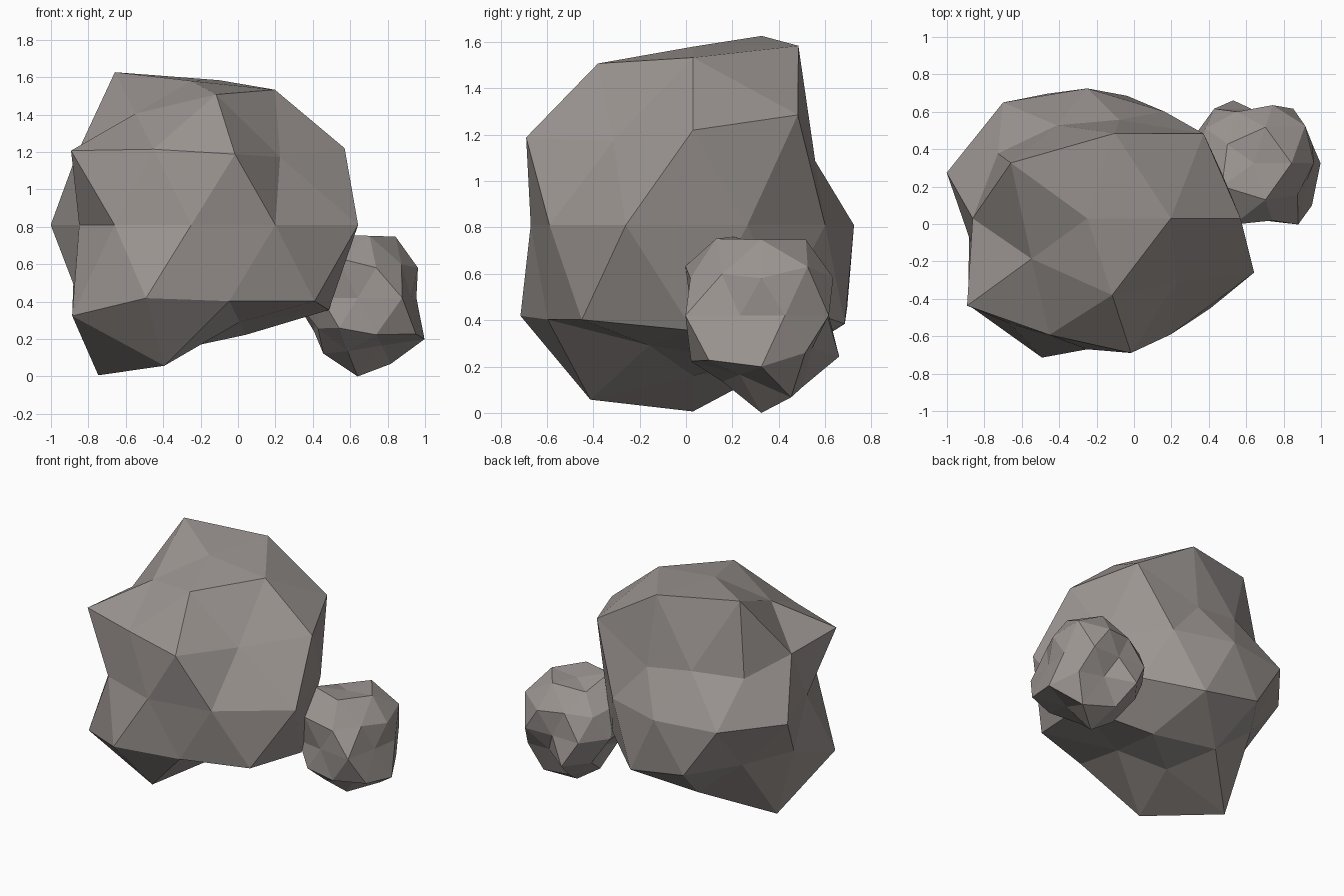
import bpy
import bmesh
from math import atan2, degrees

old = bpy.data.objects.get("Cube")
if old:
    bpy.data.objects.remove(old, do_unlink=True)

# One stone colour
stone = bpy.data.materials.new("warm_grey_stone")
stone.use_nodes = True
colour = (0.33, 0.30, 0.285, 1)
stone.diffuse_color = colour
stone.node_tree.nodes["Principled BSDF"].inputs["Base Color"].default_value = colour

# Vertex rings of a subdivided icosphere: name -> (height, first angle)
RINGS = {
    "top": (1, 0), "crown": (0.851, 0), "shoulder": (0.526, 36),
    "upper": (0.447, 0), "equator": (0, 18), "lower": (-0.447, 36),
    "hip": (-0.526, 0), "foot": (-0.851, 36), "bottom": (-1, 0),
}


def make_rock(name, centre, radii):
    """Push each icosphere vertex out to the radius its ring lists, counter-clockwise."""
    bm = bmesh.new()
    bmesh.ops.create_icosphere(bm, subdivisions=2, radius=1)
    for v in bm.verts:
        v.co.normalize()
        ring = min(RINGS, key=lambda k: abs(RINGS[k][0] - v.co.z))
        values = radii[ring]
        step = 360 / len(values)
        turn = degrees(atan2(v.co.y, v.co.x)) - RINGS[ring][1]
        v.co *= values[round(turn / step) % len(values)]
    mesh = bpy.data.meshes.new(name)
    bm.to_mesh(mesh)
    bm.free()
    mesh.materials.append(stone)
    rock = bpy.data.objects.new(name, mesh)
    rock.location = centre
    bpy.context.collection.objects.link(rock)


# Large boulder
make_rock("large_boulder", (-0.25, 0.03, 0.81), {
    "top": [0.77],
    "crown": [0.85, 0.91, 0.96, 0.70, 0.82],
    "shoulder": [0.905, 0.615, 0.72, 0.77, 0.69],
    "upper": [0.917, 0.62, 0.66, 0.888, 0.846],
    "equator": [0.76, 0.705, 0.695, 0.766, 0.79, 0.63, 0.697, 0.70, 0.765, 0.938],
    "lower": [0.75, 0.783, 0.705, 0.875, 0.912],
    "hip": [0.865, 0.81, 0.65, 0.925, 0.775],
    "foot": [0.69, 0.72, 0.945, 0.885, 0.61],
    "bottom": [0.65],
})

# Small stone resting against it
make_rock("small_stone", (0.64, 0.325, 0.42), {
    "top": [0.31],
    "crown": [0.385, 0.385, 0.33, 0.40, 0.39],
    "shoulder": [0.40, 0.34, 0.36, 0.405, 0.34],
    "upper": [0.36, 0.365, 0.355, 0.36, 0.36],
    "equator": [0.33, 0.36, 0.285, 0.36, 0.36, 0.36, 0.33, 0.30, 0.405, 0.30],
    "lower": [0.36, 0.395, 0.255, 0.36, 0.43],
    "hip": [0.42, 0.27, 0.34, 0.31, 0.375],
    "foot": [0.415, 0.36, 0.35, 0.335, 0.30],
    "bottom": [0.42],
})
